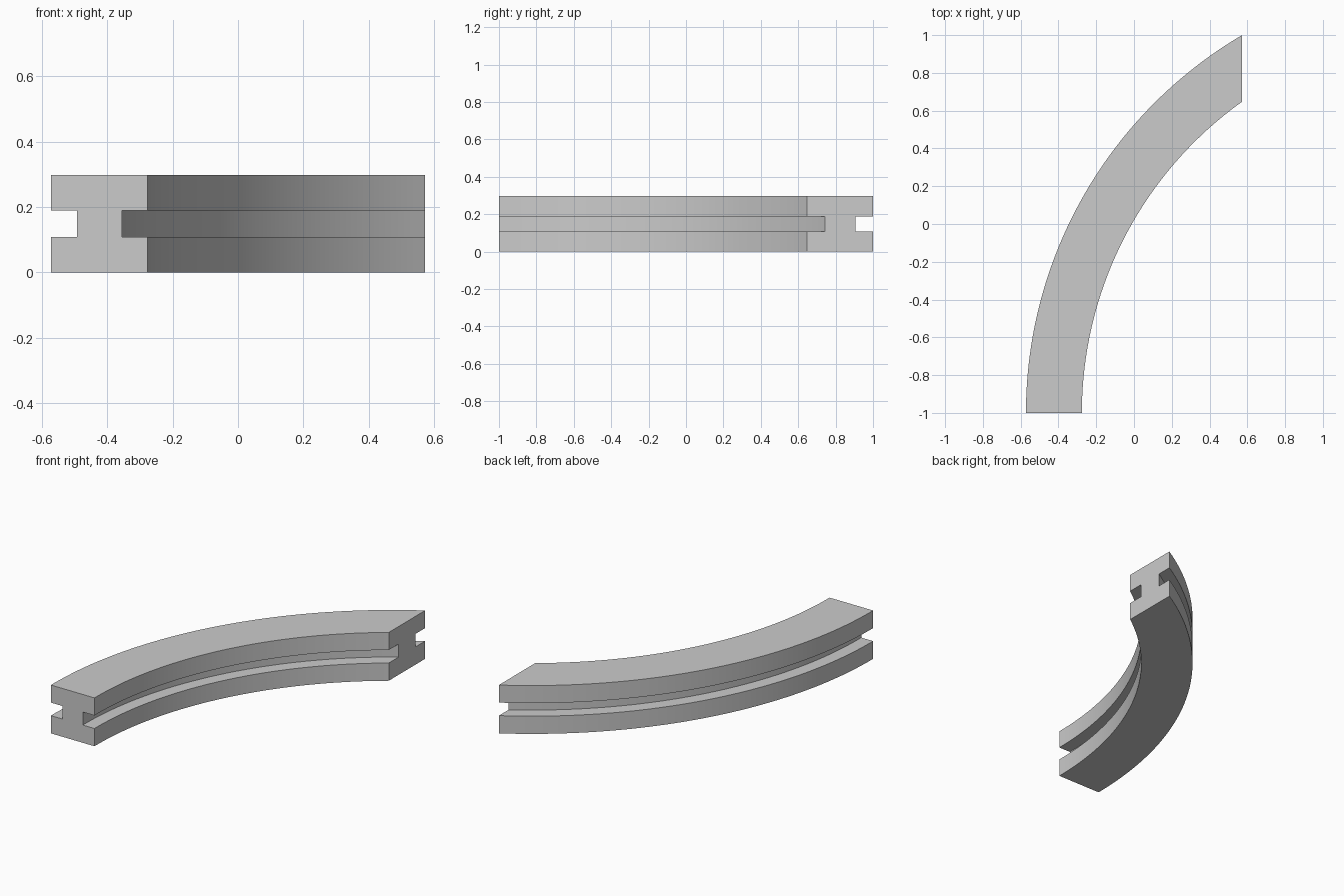
import bpy
import bmesh
import math

if "Cube" in bpy.data.objects:
    bpy.data.objects.remove(bpy.data.objects["Cube"])

# Arc centre, far cut plane and number of steps along the bend
CENTRE_X, CENTRE_Y = 1.748, -1.0
CUT_X = 0.572
STEPS = 48

# Radii and heights of the grooved cross-section
R_IN, R_WEB_IN, R_WEB_OUT, R_OUT = 2.024, 2.103, 2.240, 2.320
HEIGHT, GROOVE_LOW, GROOVE_HIGH = 0.297, 0.109, 0.189

profile = [
    (R_IN, 0), (R_OUT, 0), (R_OUT, GROOVE_LOW), (R_WEB_OUT, GROOVE_LOW),
    (R_WEB_OUT, GROOVE_HIGH), (R_OUT, GROOVE_HIGH), (R_OUT, HEIGHT),
    (R_IN, HEIGHT), (R_IN, GROOVE_HIGH), (R_WEB_IN, GROOVE_HIGH),
    (R_WEB_IN, GROOVE_LOW), (R_IN, GROOVE_LOW),
]


def place(radius, z, t):
    """Point on the arc of this radius, which ends on the cut plane at t = 1."""
    angle = t * math.acos((CENTRE_X - CUT_X) / radius)
    return (CENTRE_X - radius * math.cos(angle),
            CENTRE_Y + radius * math.sin(angle), z)


# Sweep the section along the bend
bm = bmesh.new()
rings = [[bm.verts.new(place(r, z, i / STEPS)) for r, z in profile]
         for i in range(STEPS + 1)]
count = len(profile)
for a, b in zip(rings, rings[1:]):
    # side walls and groove walls
    for j in range(count):
        k = (j + 1) % count
        bm.faces.new((a[j], a[k], b[k], b[j]))

# Flat end caps
bm.faces.new(rings[0])
bm.faces.new(rings[-1])
bmesh.ops.recalc_face_normals(bm, faces=bm.faces)

mesh = bpy.data.meshes.new("curved_grooved_rail")
bm.to_mesh(mesh)
bm.free()
rail = bpy.data.objects.new("curved_grooved_rail", mesh)
bpy.context.collection.objects.link(rail)

# Plain grey material
grey = bpy.data.materials.new("light_grey")
grey.use_nodes = True
colour = (0.6, 0.6, 0.6, 1)
grey.diffuse_color = colour
grey.node_tree.nodes["Principled BSDF"].inputs["Base Color"].default_value = colour
mesh.materials.append(grey)

# Smooth bend with crisp edges
bpy.ops.object.select_all(action='DESELECT')
rail.select_set(True)
bpy.context.view_layer.objects.active = rail
bpy.ops.object.shade_smooth_by_angle(angle=math.radians(25))
